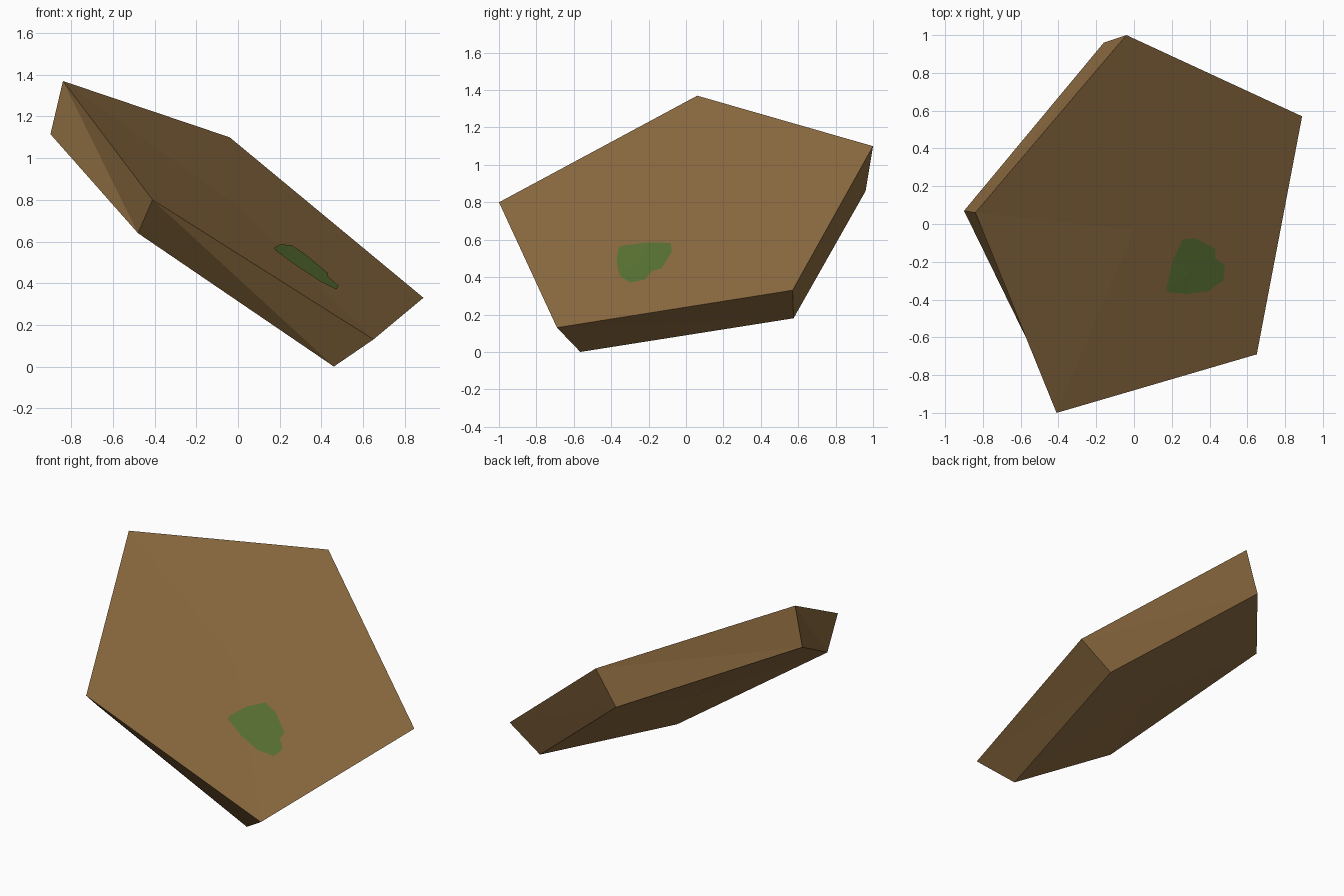
import bpy, bmesh
from mathutils import Vector
from mathutils.bvhtree import BVHTree

if "Cube" in bpy.data.objects:
    bpy.data.objects.remove(bpy.data.objects["Cube"])


def material(name, rgb):
    m = bpy.data.materials.new(name)
    lin = [((c / 255 + 0.055) / 1.055) ** 2.4 for c in rgb]
    m.diffuse_color = (*lin, 1)
    m.use_nodes = True
    m.node_tree.nodes["Principled BSDF"].inputs["Base Color"].default_value = m.diffuse_color
    return m


def add_object(name, bm, mat):
    me = bpy.data.meshes.new(name)
    bm.to_mesh(me)
    me.materials.append(mat)
    ob = bpy.data.objects.new(name, me)
    bpy.context.collection.objects.link(ob)
    return ob


brown = material("brown", (144, 110, 66))
green = material("moss green", (92, 118, 53))

# Tilted five-sided slab: upper rim, lower rim and a fan centre for each face
upper = [(-.84, .06, 1.37), (-.41, -1, .80), (.65, -.69, .13), (.89, .57, .33), (-.04, 1, 1.10)]
lower = [(-.90, .07, 1.115), (-.48, -.79, .64), (.46, -.565, 0), (.665, .575, .18), (-.16, .96, .86)]
bm = bmesh.new()
up = [bm.verts.new(p) for p in upper]
lo = [bm.verts.new(p) for p in lower]
top_centre = bm.verts.new((0, -.03, .77))
low_centre = bm.verts.new(sum((Vector(p) for p in lower), Vector()) / 5)
for i in range(5):
    j = (i + 1) % 5
    bm.faces.new((up[i], up[j], top_centre))
    bm.faces.new((lo[j], lo[i], low_centre))
    bm.faces.new((up[i], lo[j], up[j]))
    bm.faces.new((up[i], lo[i], lo[j]))
bmesh.ops.recalc_face_normals(bm, faces=bm.faces)
add_object("slab", bm, brown)
tree = BVHTree.FromBMesh(bm)

# Mossy patch: thin plate dropped onto the upper face
outline = [(.17, -.34), (.18, -.36), (.28, -.37), (.39, -.355), (.47, -.30), (.48, -.22),
           (.43, -.18), (.43, -.13), (.325, -.075), (.255, -.08), (.20, -.20)]
lift = Vector((.55, -.22, .8)) * .004
pm = bmesh.new()


def drop(x, y):
    return pm.verts.new(tree.ray_cast(Vector((x, y, 3)), Vector((0, 0, -1)))[0] + lift)


rim = [drop(*p) for p in outline]
hub = drop(.32, -.23)
for a, b in zip(rim, rim[1:] + rim[:1]):
    pm.faces.new((a, b, hub))
add_object("moss_patch", pm, green)
